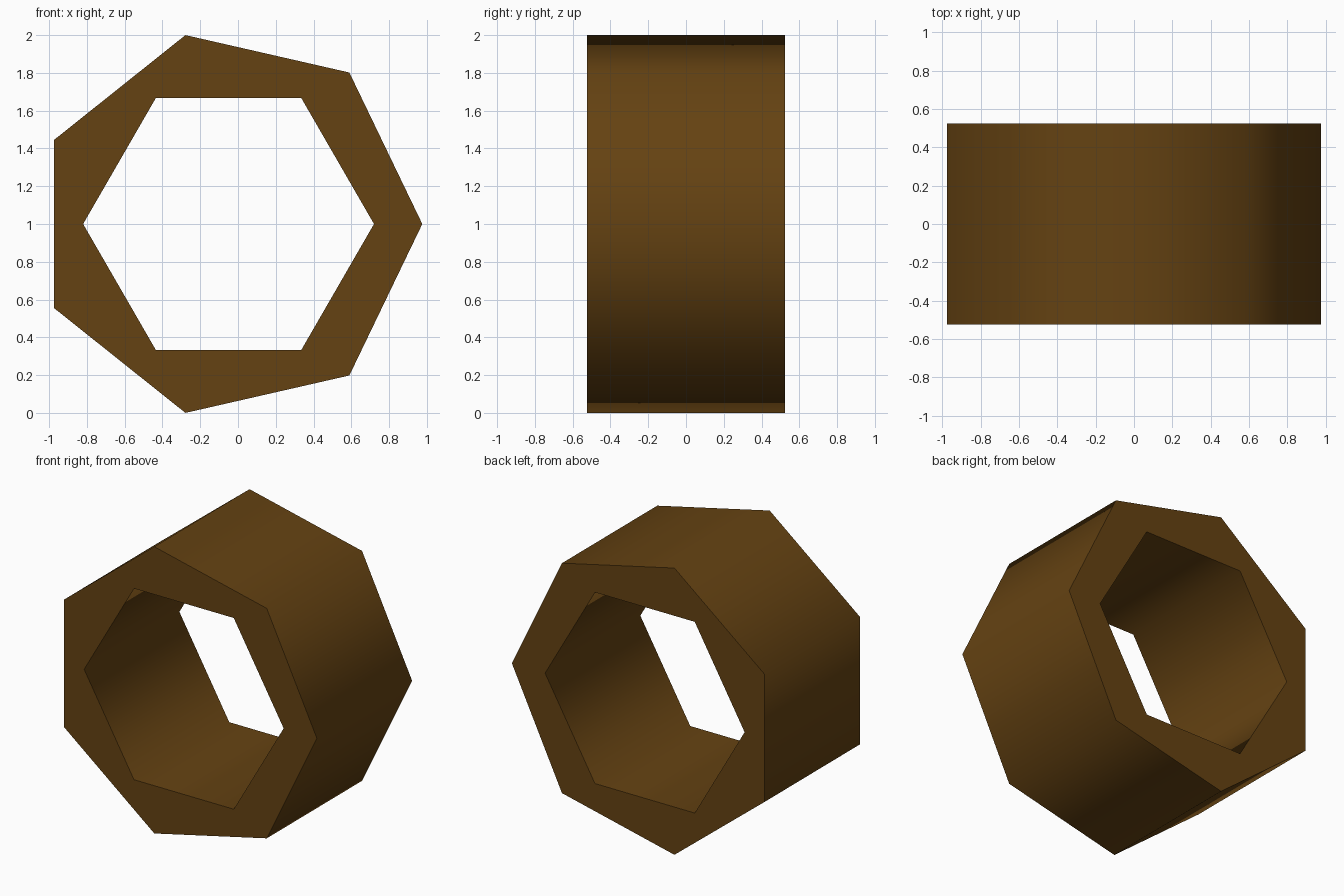
import bpy, bmesh
from math import pi, sin, cos, radians

if "Cube" in bpy.data.objects:
    bpy.data.objects.remove(bpy.data.objects["Cube"])

DEPTH = 1.05
CX, CZ = -0.05, 1.0


def ring(bm, sides, radius):
    """Closed polygon in the front plane, first corner pointing to +x."""
    vs = [bm.verts.new((CX + radius * cos(2 * pi * i / sides), -DEPTH / 2,
                        CZ + radius * sin(2 * pi * i / sides)))
          for i in range(sides)]
    return [bm.edges.new((vs[i], vs[(i + 1) % sides])) for i in range(sides)]


# Seven-sided body with a six-sided through hole
bm = bmesh.new()
edges = ring(bm, 7, 1.0257) + ring(bm, 6, 0.77)
bmesh.ops.triangle_fill(bm, edges=edges, use_beauty=True, normal=(0, -1, 0))
ext = bmesh.ops.extrude_face_region(bm, geom=bm.faces[:], use_keep_orig=True)
bmesh.ops.translate(bm, vec=(0, DEPTH, 0),
                    verts=[g for g in ext["geom"] if isinstance(g, bmesh.types.BMVert)])
bmesh.ops.recalc_face_normals(bm, faces=bm.faces[:])
mesh = bpy.data.meshes.new("hex_hole_nut")
bm.to_mesh(mesh)
bm.free()

nut = bpy.data.objects.new("hex_hole_nut", mesh)
bpy.context.collection.objects.link(nut)

# Dark bronze colour
mat = bpy.data.materials.new("dark_bronze")
mat.diffuse_color = (0.13, 0.055, 0.006, 1)
mat.use_nodes = True
mat.node_tree.nodes["Principled BSDF"].inputs["Base Color"].default_value = mat.diffuse_color
mesh.materials.append(mat)

# Walls blend smoothly, cap rims stay sharp
bpy.context.view_layer.objects.active = nut
nut.select_set(True)
bpy.ops.object.shade_smooth_by_angle(angle=radians(70))
